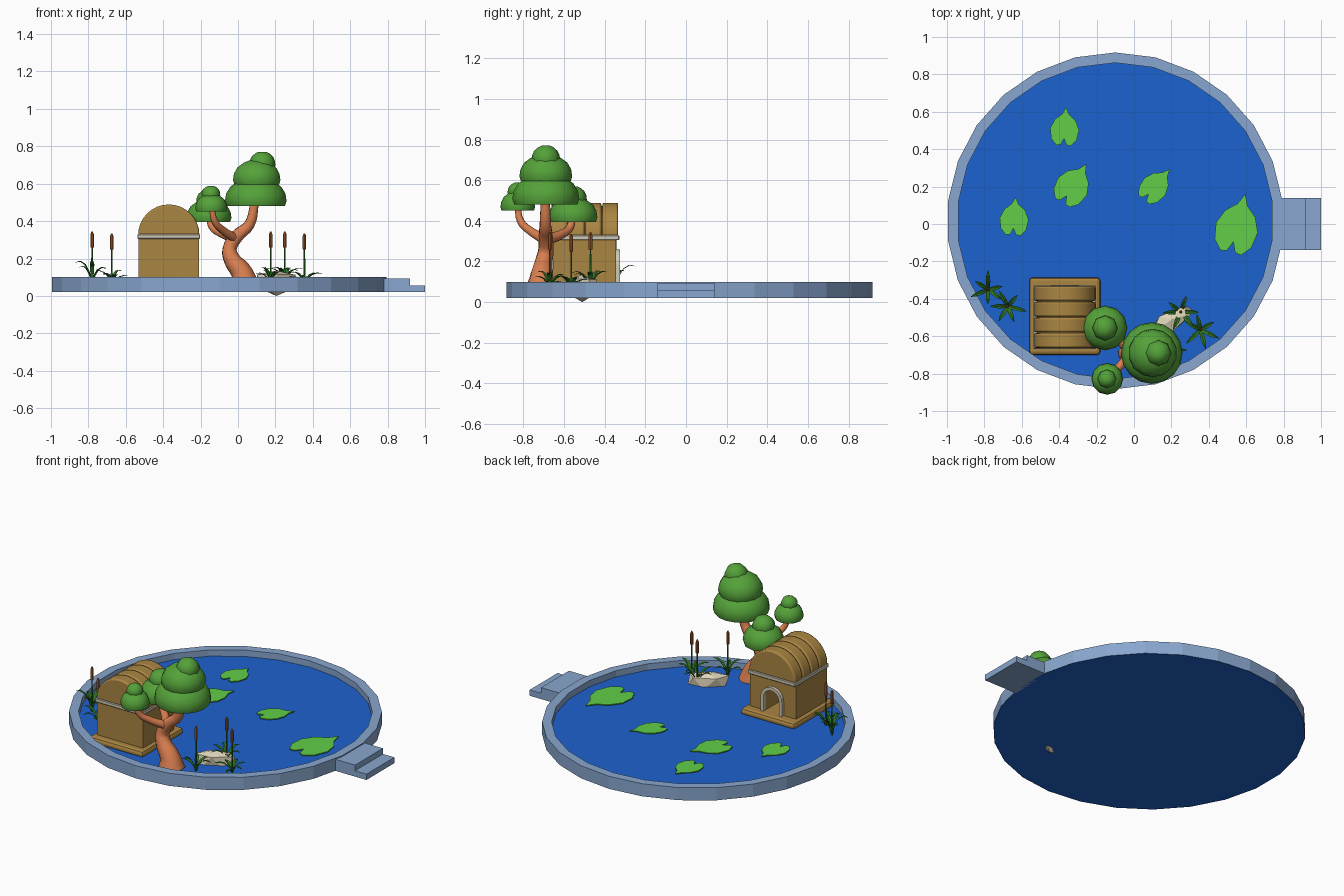
import bpy, bmesh, random
from math import sin, cos, pi, radians
from mathutils import Vector, Matrix

if "Cube" in bpy.data.objects:
    bpy.data.objects.remove(bpy.data.objects["Cube"])

random.seed(4)

def mat(name, r, g, b):
    m = bpy.data.materials.new(name)
    m.diffuse_color = [(c / 255) ** 2.2 for c in (r, g, b)] + [1]
    m.use_nodes = True
    m.node_tree.nodes["Principled BSDF"].inputs["Base Color"].default_value = m.diffuse_color
    return m

STONE = mat("pool_stone", 135, 165, 205)
WATER = mat("water", 34, 98, 205)
WOOD = mat("wood", 168, 132, 68)
TRIM = mat("trim", 205, 200, 180)
BARK = mat("bark", 215, 125, 80)
LEAF = mat("foliage", 85, 160, 60)
PAD = mat("pad", 97, 205, 72)
REED = mat("reed", 50, 115, 40)
HEAD = mat("reed_head", 165, 90, 45)
ROCK = mat("rock", 222, 212, 185)

def finish(name, bm, m, smooth=None):
    bmesh.ops.recalc_face_normals(bm, faces=bm.faces)
    me = bpy.data.meshes.new(name)
    bm.to_mesh(me)
    bm.free()
    ob = bpy.data.objects.new(name, me)
    bpy.context.collection.objects.link(ob)
    me.materials.append(m)
    if smooth:
        bpy.ops.object.select_all(action='DESELECT')
        ob.select_set(True)
        bpy.context.view_layer.objects.active = ob
        bpy.ops.object.shade_smooth_by_angle(angle=radians(smooth))
    return ob

def bevel(ob, width, segments=2):
    b = ob.modifiers.new("bevel", 'BEVEL')
    b.width, b.segments = width, segments

def lathe(name, profiles, n, m, center=(0, 0), smooth=None):
    """profiles: list of ((cx, cy), [(r, z), ...]) turned around z"""
    bm = bmesh.new()
    for prof in profiles:
        rings = []
        for r, z in prof:
            if r == 0:
                rings.append([bm.verts.new((*center, z))] * n)
            else:
                rings.append([bm.verts.new((center[0] + r * cos(pi / 2 + 2 * pi * i / n),
                                            center[1] + r * sin(pi / 2 + 2 * pi * i / n), z)) for i in range(n)])
        for a, b in zip(rings, rings[1:]):
            for i in range(n):
                j = (i + 1) % n
                bm.faces.new(list(dict.fromkeys((a[i], a[j], b[j], b[i]))))
    return finish(name, bm, m, smooth)

def prism(name, pts, y0, y1, m, smooth=None):
    """polygon in x-z pushed from y0 to y1"""
    bm = bmesh.new()
    f = bm.faces.new([bm.verts.new((x, y0, z)) for x, z in pts])
    ext = bmesh.ops.extrude_face_region(bm, geom=[f], use_keep_orig=True)
    vs = [g for g in ext['geom'] if isinstance(g, bmesh.types.BMVert)]
    bmesh.ops.translate(bm, verts=vs, vec=(0, y1 - y0, 0))
    return finish(name, bm, m, smooth)

def box(name, x0, x1, y0, y1, z0, z1, m):
    return prism(name, [(x0, z0), (x1, z0), (x1, z1), (x0, z1)], y0, y1, m)

def arc(cx, cz, r, n):
    return [(cx + r * cos(pi * i / n), cz + r * sin(pi * i / n)) for i in range(n + 1)]

def tube(name, pts, m, sides=2, res=4):
    """tapered curve through (x, y, z, radius) points"""
    cu = bpy.data.curves.new(name, 'CURVE')
    cu.dimensions, cu.bevel_depth, cu.bevel_resolution = '3D', 1, sides
    cu.resolution_u, cu.use_fill_caps = res, True
    sp = cu.splines.new('BEZIER')
    sp.bezier_points.add(len(pts) - 1)
    for p, (x, y, z, r) in zip(sp.bezier_points, pts):
        p.co, p.radius = (x, y, z), r
        p.handle_left_type = p.handle_right_type = 'AUTO'
    cu.materials.append(m)
    ob = bpy.data.objects.new(name, cu)
    bpy.context.collection.objects.link(ob)

# Pool rim, water and steps
C = (-0.1, 0.017)
lathe("pool_rim", [[(.9, .02), (.9, .1), (.845, .1), (.845, .055)]], 26, STONE, C)
lathe("water", [[(0, .06), (.845, .06), (.899, .02), (0, .02)]], 26, WATER, C)
prism("steps", [(.77, .02), (1, .02), (1, .057), (.92, .057), (.92, .093), (.77, .093)], -.14, .14, STONE)

# Hut: base, walls with a doorway on the back, trim band, ribbed barrel roof
HX = -.37
base = box("hut_base", HX - .19, HX + .19, -.7, -.285, .05, .095, WOOD)
bevel(base, .018)
box("hut_wall", HX - .162, HX + .162, -.655, -.54, .09, .31, WOOD)
door = [(HX + .055, .09)] + arc(HX, .185, .055, 10) + [(HX - .055, .09)]
prism("hut_door_wall", [(HX + .162, .31), (HX + .162, .09)] + door +
      [(HX - .162, .09), (HX - .162, .31)], -.54, -.345, WOOD)
prism("door_frame", [(HX + .075, .09)] + arc(HX, .185, .075, 10) + [(HX - .075, .09)] + door[::-1],
      -.35, -.325, TRIM)
band = box("trim_band", HX - .168, HX + .168, -.667, -.328, .305, .33, TRIM)
bevel(band, .004, 1)
prism("roof_core", arc(HX, .325, .148, 16), -.65, -.345, WOOD, 30)
for i in range(4):
    y = -.662 + i * .0835
    rib = prism(f"roof_rib_{i}", arc(HX, .325, .164, 16), y, y + .078, WOOD, 30)
    bevel(rib, .009)

# Tree: trunk and branches
tube("trunk", [(.035, -.715, .055, .08), (.022, -.712, .12, .06), (-.035, -.7, .2, .045),
               (-.045, -.69, .25, .04), (-.005, -.69, .32, .037), (.06, -.692, .38, .03),
               (.09, -.692, .5, .024)], BARK)
tube("branch_front", [(-.02, -.7, .31, .026), (-.08, -.765, .35, .022), (-.125, -.815, .4, .018),
                      (-.14, -.828, .48, .014)], BARK)
tube("branch_back", [(-.02, -.68, .31, .028), (-.09, -.61, .335, .023), (-.14, -.57, .37, .019),
                     (-.152, -.557, .43, .016)], BARK)

def tier(name, x, y, r, z0, z1, n):
    """cushion of leaves with a flattish underside"""
    h = z1 - z0
    prof = [(0, .12), (.8, .06), (.94, 0), (1, .18), (.96, .45), (.82, .7), (.55, .9), (.3, 1), (0, 1)]
    lathe(name, [[(a * r, z0 + b * h) for a, b in prof]], n, LEAF, (x, y), 50)

tier("crown_low", .095, -.69, .165, .48, .63, 16)
tier("crown_mid", .1, -.69, .13, .595, .725, 14)
tier("crown_top", .13, -.69, .07, .685, .77, 8)
tier("back_leaves_low", -.155, -.556, .12, .395, .515, 12)
tier("back_leaves_top", -.155, -.556, .068, .49, .57, 8)
tier("front_leaves_low", -.143, -.828, .085, .45, .545, 12)
tier("front_leaves_top", -.145, -.828, .05, .53, .588, 8)

# Rock, poking through the floor
bm = bmesh.new()
bmesh.ops.create_icosphere(bm, subdivisions=1, radius=1)
for v in bm.verts:
    v.co *= random.uniform(.9, 1.1)
zs = [v.co.z for v in bm.verts]
for v in bm.verts:
    x, y, t = v.co.x, v.co.y, (v.co.z - min(zs)) / (max(zs) - min(zs))
    v.co = (.205 + .115 * x + .03 * y, -.51 + .075 * y + .035 * x, min(t, .88) / .88 * .135)
finish("rock", bm, ROCK)

# Lily pads: mirrored heart outline (x, y, length, width, turn)
half = [(0, .5), (.12, .32), (.36, .17), (.5, -.06), (.44, -.32), (.25, -.48), (.1, -.46), (0, -.3)]
heart = half + [(-x, y) for x, y in half[-2:0:-1]]
for i, (px, py, l, w, turn) in enumerate([(.555, .0, .33, .23, -14), (-.37, .52, .21, .155, -4),
        (-.32, .215, .25, .18, -32), (.12, .21, .22, .145, -40), (-.64, .04, .21, .155, -4)]):
    bm = bmesh.new()
    f = bm.faces.new([bm.verts.new((x * w, y * l, 0)) for x, y in heart])
    bmesh.ops.triangulate(bm, faces=[f])
    pad = finish(f"lily_pad_{i}", bm, PAD)
    pad.location = (px, py, .069)
    pad.rotation_euler.z = radians(turn)
    s = pad.modifiers.new("thick", 'SOLIDIFY')
    s.thickness = .006

# Reed clumps: stalk, seed head and arching blades (x, y, top, blade rise, turn)
for i, (x, y, top, rise, turn) in enumerate([(-.78, -.35, .345, .13, 20), (-.675, -.44, .335, .08, 50),
        (.25, -.47, .345, .12, 10), (.355, -.565, .335, .07, 40), (.175, -.67, .345, .1, 0)]):
    tube(f"stalk_{i}", [(x, y, .055, .006), (x, y, top - .08, .004)], REED, 1, 1)
    lathe(f"seed_head_{i}", [[(0, top - .09), (.009, top - .085), (.009, top - .015), (.003, top), (0, top)]],
          8, HEAD, (x, y), 40)
    bm = bmesh.new()
    for k in range(6):
        a = radians(turn + 60 * k + random.uniform(-12, 12))
        reach, up = random.uniform(.075, .11), rise * random.uniform(.7, 1.1)
        d, s = Vector((cos(a), sin(a), 0)), Vector((-sin(a), cos(a), 0))
        prev = None
        for t, w in ((0, .005), (.25, .009), (.5, .012), (.75, .01), (1, .001)):
            p = Vector((x, y, .057)) + d * reach * t ** 1.3 + Vector((0, 0, up * (2.4 * t - 1.5 * t * t)))
            cur = [bm.verts.new(p - s * w), bm.verts.new(p - Vector((0, 0, w * .4))), bm.verts.new(p + s * w)]
            if prev:
                for j in (0, 1):
                    bm.faces.new((prev[j], prev[j + 1], cur[j + 1], cur[j]))
            prev = cur
    finish(f"reed_blades_{i}", bm, REED)
